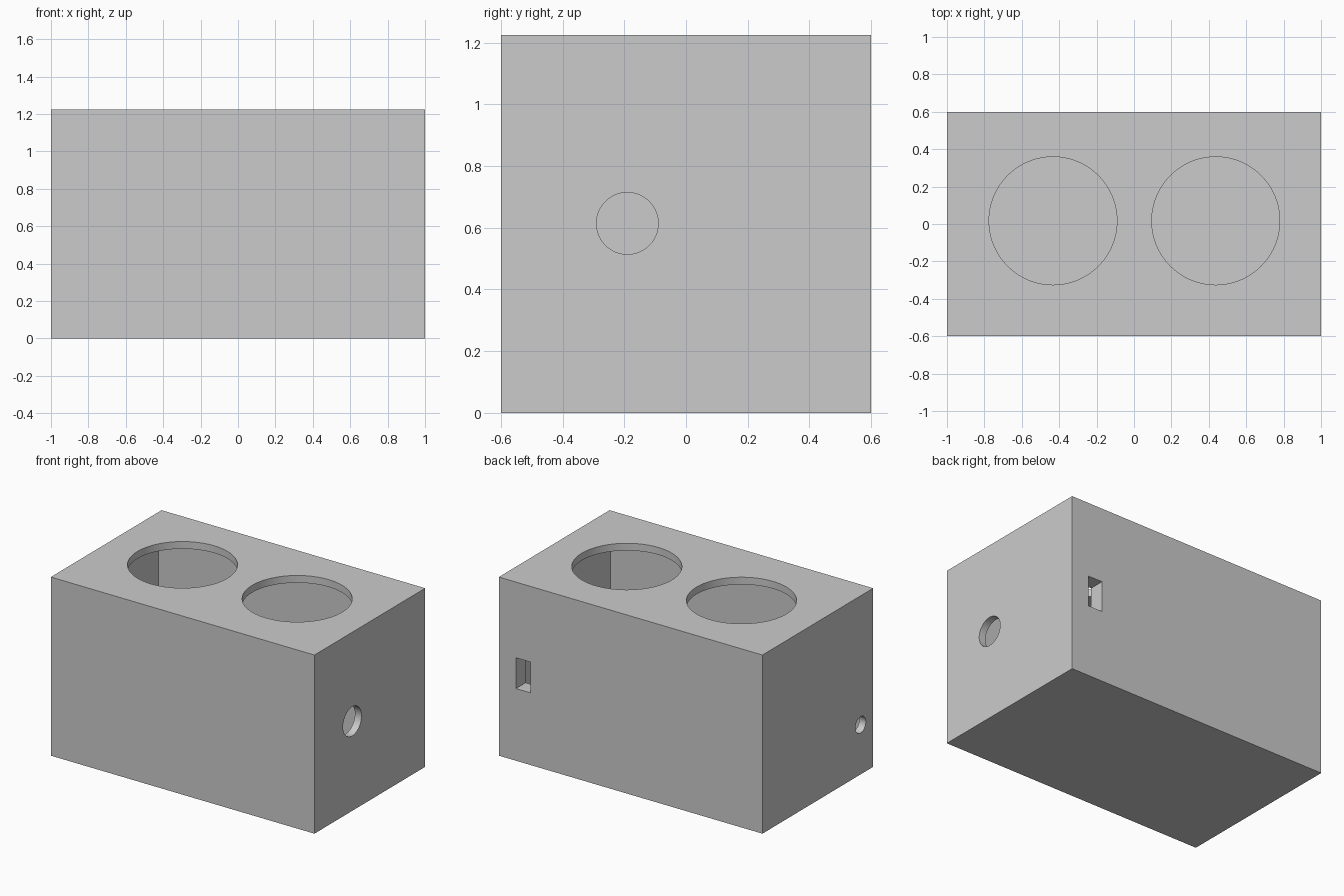
import bpy
import math
from mathutils import Vector

default = bpy.data.objects.get("Cube")
if default:
    bpy.data.objects.remove(default, do_unlink=True)

HEIGHT = 1.225
WALL = 0.05

# Plain grey finish
grey = bpy.data.materials.new("grey")
grey.use_nodes = True
color = (0.6, 0.6, 0.6, 1)
grey.diffuse_color = color
grey.node_tree.nodes["Principled BSDF"].inputs["Base Color"].default_value = color


def block(name, low, high):
    """Box between two opposite corners."""
    low, high = Vector(low), Vector(high)
    bpy.ops.mesh.primitive_cube_add(size=1, location=(low + high) / 2)
    obj = bpy.context.object
    obj.name = name
    obj.scale = high - low
    bpy.ops.object.transform_apply(location=True, rotation=False, scale=True)
    obj.data.materials.append(grey)
    return obj


def drill(name, radius, center, along_x=False):
    """Round cutter, upright or lying along x."""
    bpy.ops.mesh.primitive_cylinder_add(
        vertices=96, radius=radius, depth=0.3, location=center,
        rotation=(0, math.pi / 2 if along_x else 0, 0))
    obj = bpy.context.object
    obj.name = name
    obj.data.materials.append(grey)
    return obj


def cut(body, cutter):
    """Subtract the cutter from the body and remove it."""
    cutter.hide_render = True
    mod = body.modifiers.new(cutter.name, 'BOOLEAN')
    mod.operation = 'DIFFERENCE'
    mod.solver = 'EXACT'
    mod.object = cutter
    bpy.context.view_layer.objects.active = body
    bpy.ops.object.modifier_apply(modifier=mod.name)
    bpy.data.objects.remove(cutter, do_unlink=True)


# Hollow case, with a thicker back wall
case = block("case", (-1, -0.6, 0), (1, 0.6, HEIGHT))
cut(case, block("cavity", (-1 + WALL, -0.54, WALL), (1 - WALL, 0.495, HEIGHT - WALL)))

# Two large round openings in the top
for x in (-0.433, 0.437):
    cut(case, drill("top_opening", 0.342, (x, 0.017, HEIGHT)))

# Round side openings: large on the left, small on the right
cut(case, drill("left_opening", 0.1, (1, -0.19, 0.614), along_x=True))
cut(case, drill("right_opening", 0.056, (-1, -0.464, 0.34), along_x=True))

# Upright slot in the back wall
cut(case, block("back_slot", (0.76, 0.4, 0.495), (0.87, 0.7, 0.706)))

# Smooth hole walls, sharp edges
bpy.ops.object.select_all(action='DESELECT')
case.select_set(True)
bpy.context.view_layer.objects.active = case
bpy.ops.object.shade_smooth_by_angle(angle=math.radians(30))
